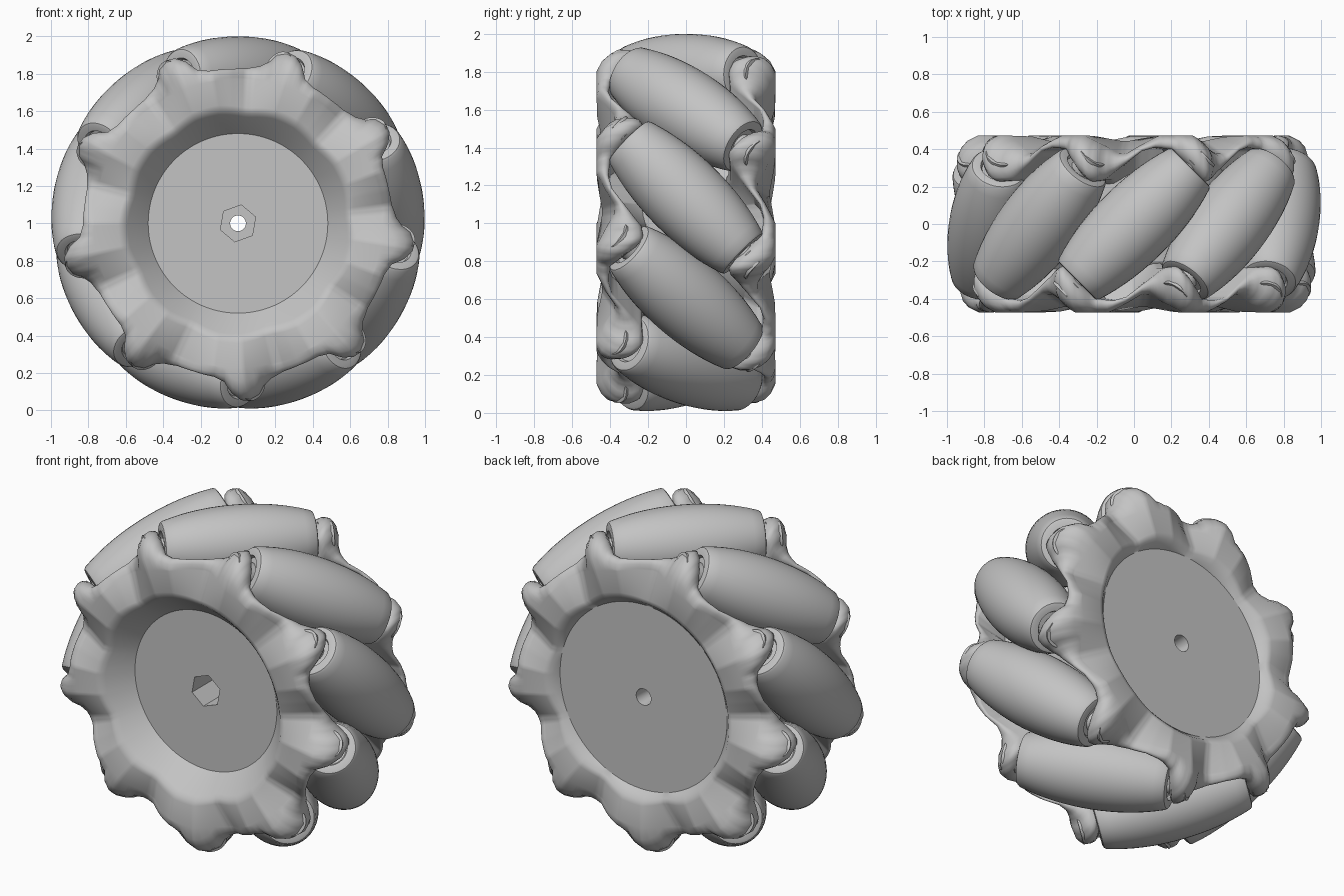
import bpy, bmesh, math
from mathutils import Matrix, Vector

cube = bpy.data.objects.get("Cube")
if cube:
    bpy.data.objects.remove(cube, do_unlink=True)

COUNT = 9           # rollers round the wheel
STEP = 360 / COUNT
AXIS_R = 0.785      # distance of roller axes from the wheel centre
FRONT_FLOOR = .31   # depth of the front and back discs from the mid-plane
BACK_FLOOR = .41

grey = bpy.data.materials.new("plain grey")
grey.use_nodes = True
colour = (0.55, 0.55, 0.55, 1)
grey.diffuse_color = colour
grey.node_tree.nodes["Principled BSDF"].inputs["Base Color"].default_value = colour


def loft(name, rings, closed, sharp=30):
    """Skin a list of equal point rings; closed joins the last to the first."""
    bm = bmesh.new()
    rows = [[bm.verts.new(p) for p in ring] for ring in rings]
    n = len(rows[0])
    pairs = list(zip(rows, rows[1:]))
    if closed:
        pairs.append((rows[-1], rows[0]))
    else:
        bm.faces.new(rows[0])
        bm.faces.new(rows[-1])
    for a, b in pairs:
        for i in range(n):
            k = (i + 1) % n
            bm.faces.new((a[i], a[k], b[k], b[i]))
    bmesh.ops.recalc_face_normals(bm, faces=bm.faces)
    mesh = bpy.data.meshes.new(name)
    bm.to_mesh(mesh)
    bm.free()
    mesh.materials.append(grey)
    ob = bpy.data.objects.new(name, mesh)
    bpy.context.collection.objects.link(ob)
    bpy.ops.object.select_all(action="DESELECT")
    ob.select_set(True)
    bpy.context.view_layer.objects.active = ob
    bpy.ops.object.shade_smooth_by_angle(angle=math.radians(sharp))
    return ob


def sample(table, p):
    """Straight-line lookup in a table of (phase, value) pairs."""
    for (a, u), (b, v) in zip(table, table[1:]):
        if a <= p <= b:
            return u + (v - u) * (p - a) / (b - a)


# Rim shape over one lobe, by degrees from the lobe tip
EDGE = [(-20, .826), (-12, .83), (-8, .85), (-5, .91), (-2, .945), (1, .952),
        (4, .925), (6, .88), (9, .848), (14, .828), (20, .826)]
INNER = [(-20, .39), (-15, .41), (-9, .40), (-5, .34), (-1, .265), (2, .225),
         (6, .235), (9, .27), (20, .39)]
GROOVE = [(-20, .5), (-13, 0), (-1, 0), (11, 1), (14, 1), (20, .5)]


def rim_section(p, floor_r, floor_y):
    """Cross-section as (radius, distance from mid-plane) pairs."""
    edge, inner, g = (sample(t, p) for t in (EDGE, INNER, GROOVE))
    lip, face = .468 - .025 * g, .472 - .095 * g
    t = min(1, (face - inner) / .22)
    lip_r = .61 - .02 * g
    slope = (lip - floor_y) / (lip_r - floor_r)
    return [(floor_r, floor_y), (lip_r - .02, lip - .02 * slope - .006),
            (lip_r, lip - .01), (lip_r + .03, lip), (.77, face),
            (edge - .03 - .08 * t, face), (edge - .015 - .035 * t, face - .03 * t),
            (edge - .005 - .01 * t, face - .07 * t), (edge, face - .12 * t),
            (edge, inner + .06 * t), (edge - .015 * t, inner + .02 * t),
            (edge - .06 * t, inner), (.62, inner), (.5, .2)]


def make_rim(name, floor_r, floor_y, turn):
    columns = []
    for deg in range(360):
        a = math.radians(deg)
        p = (deg - 33 + STEP / 2) % STEP - STEP / 2
        columns.append([(r * math.cos(a), -y, r * math.sin(a))
                        for r, y in rim_section(p, floor_r, floor_y)])
    ob = loft(name, list(zip(*columns)), True, 50)
    ob.data.transform(Matrix.Translation((0, 0, 1)) @ Matrix.Rotation(turn, 4, "Z"))


make_rim("front_rim", .48, FRONT_FLOOR, 0)
make_rim("back_rim", .565, BACK_FLOOR, math.pi)


# Hub with a round bore and a hexagonal socket in the front
def hub_ring(r, y, sides=0):
    ring = []
    for i in range(72):
        a = 2 * math.pi * i / 72
        q = r
        if sides:
            w = math.pi / sides
            q = r * math.cos(w) / math.cos(a % (2 * w) - w)
        b = a + math.radians(20)
        ring.append((q * math.cos(b), y, 1 + q * math.sin(b)))
    return ring


loft("hub", [hub_ring(.567, BACK_FLOOR), hub_ring(.55, -.2),
             hub_ring(.482, -FRONT_FLOOR),
             hub_ring(.1, -FRONT_FLOOR, 6), hub_ring(.1, -.1, 6),
             hub_ring(.042, -.1), hub_ring(.042, .3),
             hub_ring(.05, BACK_FLOOR)], True)


# Barrel rollers set at 45 degrees, each with an axle reaching both rims
half = []
for i in range(9):
    s = .415 * i / 8
    half.append((s, 1 - math.sqrt(AXIS_R ** 2 + s * s / 2) - .008 * (i / 8) ** 4))
half += [(.426, .145), (.43, .132), (.43, .1), (.41, .09), (.41, .06),
         (.45, .06), (.45, .085), (.53, .085)]
profile = [(-s, r) for s, r in reversed(half[1:])] + half


def make_roller(index):
    a = math.radians(10 + STEP * index)
    out = Vector((math.cos(a), 0, math.sin(a)))
    along = Vector((-math.sin(a), -1, math.cos(a))).normalized()
    side = along.cross(out)
    centre = out * AXIS_R + Vector((0, 0, 1))
    rings = []
    for s, r in profile:
        rings.append([centre + along * s + (out * math.cos(t) + side * math.sin(t)) * r
                      for t in (2 * math.pi * k / 40 for k in range(40))])
    loft(f"roller_{index + 1}", rings, False)


for index in range(COUNT):
    make_roller(index)
